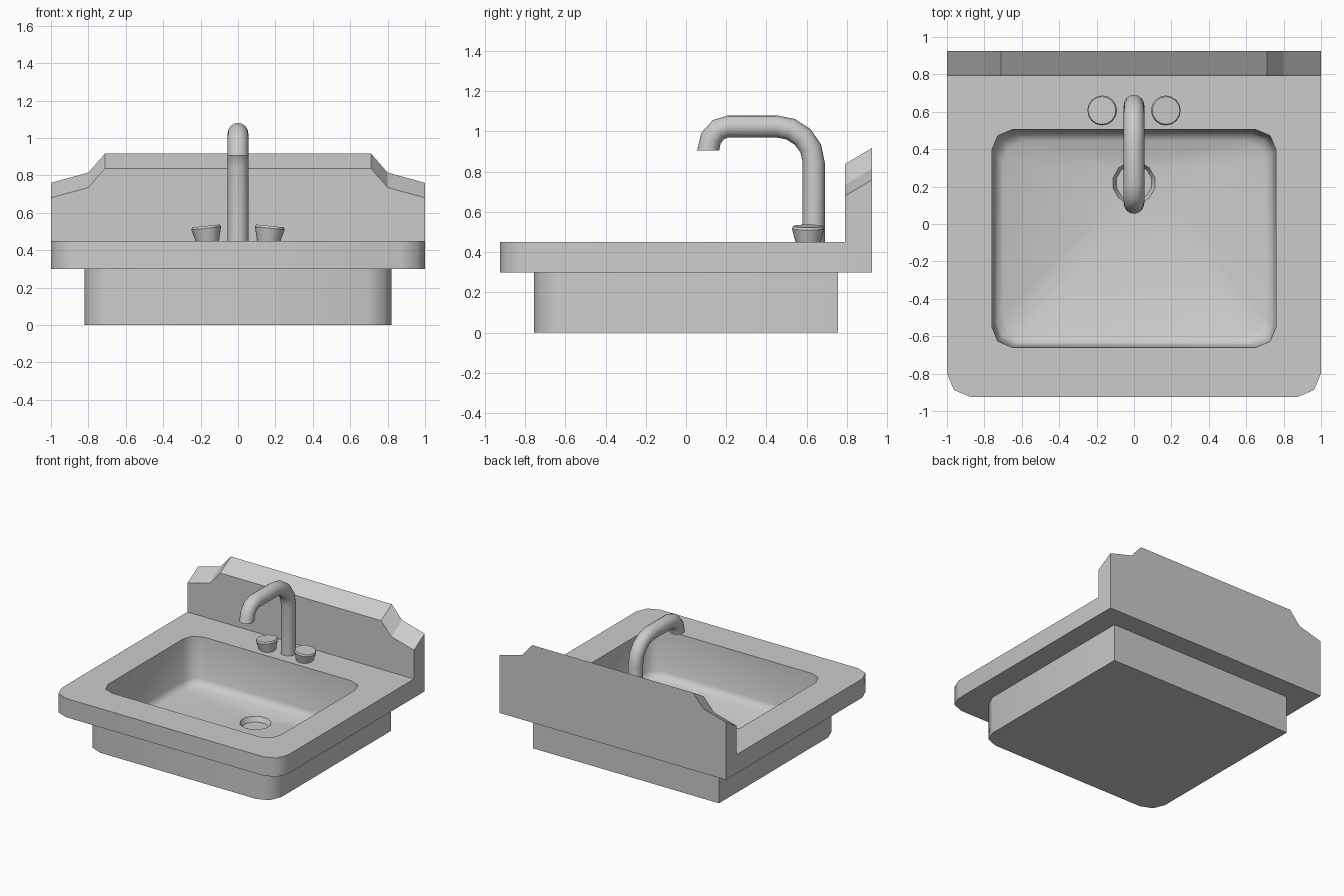
import bpy, bmesh
from math import sin, cos, pi, radians
from mathutils import Vector, Matrix

if "Cube" in bpy.data.objects:
    bpy.data.objects.remove(bpy.data.objects["Cube"])


def finish(name, bm, smooth=None):
    bmesh.ops.remove_doubles(bm, verts=bm.verts[:], dist=1e-5)
    bmesh.ops.recalc_face_normals(bm, faces=bm.faces[:])
    me = bpy.data.meshes.new(name)
    bm.to_mesh(me)
    bm.free()
    ob = bpy.data.objects.new(name, me)
    bpy.context.collection.objects.link(ob)
    if smooth:
        bpy.ops.object.select_all(action='DESELECT')
        ob.select_set(True)
        bpy.context.view_layer.objects.active = ob
        bpy.ops.object.shade_smooth_by_angle(angle=radians(smooth))
    return ob


def loft(name, loops, smooth=None, xform=None):
    """Skin a chain of equal-length closed loops and cap both ends."""
    bm = bmesh.new()
    rings = [[bm.verts.new(p) for p in loop] for loop in loops]
    for a, b in zip(rings, rings[1:]):
        for i in range(len(a)):
            j = (i + 1) % len(a)
            bm.faces.new((a[i], a[j], b[j], b[i]))
    bm.faces.new(rings[0])
    bm.faces.new(rings[-1])
    if xform:
        bmesh.ops.transform(bm, matrix=xform, verts=bm.verts[:])
    return finish(name, bm, smooth)


def outline(x, y0, y1, z, front_r, back_r=0.0):
    """Twelve-point rectangle with two-segment rounded corners."""
    pts = []
    corners = ((1, y1, back_r, -1), (-1, y1, back_r, -1),
               (-1, y0, front_r, 1), (1, y0, front_r, 1))
    for k, (sx, y, r, inward) in enumerate(corners):
        for s in range(3):
            a = k * pi / 2 + s * pi / 4
            pts.append((sx * (x - r) + r * cos(a), y + inward * r + r * sin(a), z))
    return pts


def circle(r, z, n, y=0.0, start=0.0):
    return [(r * cos(start + 2 * pi * i / n), y + r * sin(start + 2 * pi * i / n), z)
            for i in range(n)]


# Sink: lower box, overhanging top slab, basin and drain in one skin
loops = [outline(0.82, -0.755, 0.755, 0, 0.13),
         outline(0.82, -0.755, 0.755, 0.30, 0.13),
         outline(1, -0.925, 0.925, 0.30, 0.127),
         outline(1, -0.925, 0.925, 0.45, 0.127)]
for inset, z in ((0, 0.45), (0.012, 0.125), (0.025, 0.09), (0.06, 0.07)):
    loops.append(outline(0.76 - inset, -0.66 + inset, 0.505 - inset, z, 0.11, 0.11))
loops += [circle(0.115, 0.05, 12, 0.22, pi / 12),
          circle(0.097, 0.012, 12, 0.22, pi / 12)]
loft("sink_basin", loops, smooth=50)

# Backsplash: stepped profile whose top slopes up towards the wall
half = [(1, 0.68), (0.8, 0.735), (0.71, 0.838)]
profile = [(-1, 0.45), (1, 0.45)] + half + [(-x, z) for x, z in reversed(half)]
loft("backsplash", [[(x, y, z + (lift if z > 0.5 else 0)) for x, z in profile]
                    for y, lift in ((0.79, 0), (0.925, 0.08))])

# Spout: round tube swept along a bent path, stored as (y, z, direction angle)
path = [(0.635, 0.44, 0)]
path += [(0.45 + 0.185 * cos(a), 0.845 + 0.18 * sin(a), a)
         for a in (i * pi / 8 for i in range(5))]
path += [(0.21 + 0.10 * cos(a), 0.905 + 0.12 * sin(a), a)
         for a in (pi / 2 + i * pi / 6 for i in range(4))]
rings = []
for y, z, a in path:
    out = Vector((0, cos(a), sin(a)))
    rings.append([Vector((0, y, z)) + 0.055 * (Vector((1, 0, 0)) * cos(t) + out * sin(t))
                  for t in (2 * pi * i / 16 for i in range(16))])
loft("faucet_spout", rings, smooth=40)

# Tap knobs: flared, leaning slightly outwards
for side, name in ((-1, "left_knob"), (1, "right_knob")):
    xf = Matrix.Translation((side * 0.163, 0.607, 0.45)) @ Matrix.Rotation(side * radians(6), 4, 'Y')
    loft(name, [circle(0.06, -0.01, 16), circle(0.08, 0.068, 16), circle(0.074, 0.08, 16)],
         smooth=40, xform=xf)
